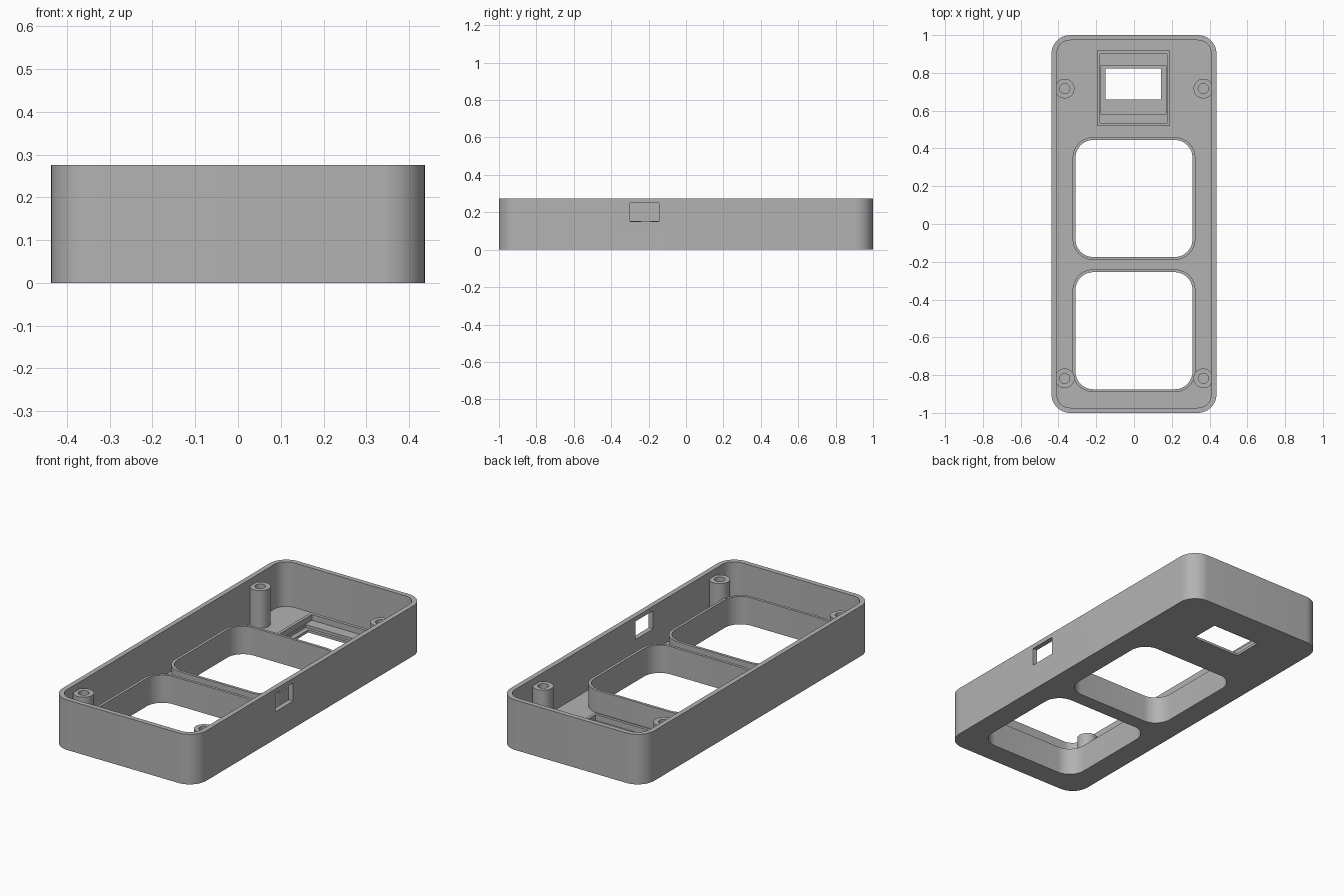
import bpy, bmesh, math

cube = bpy.data.objects.get("Cube")
if cube:
    bpy.data.objects.remove(cube, do_unlink=True)

grey = bpy.data.materials.new("plain grey")
grey.use_nodes = True
COLOUR = (0.45, 0.45, 0.45, 1)
grey.diffuse_color = COLOUR
grey.node_tree.nodes["Principled BSDF"].inputs["Base Color"].default_value = COLOUR


def prism(name, x0, x1, y0, y1, z0, z1, r=0.0, steps=12):
    """Upright block with rounded vertical corners."""
    pts = []
    corners = [(x1 - r, y1 - r), (x0 + r, y1 - r), (x0 + r, y0 + r), (x1 - r, y0 + r)]
    for i, (cx, cy) in enumerate(corners):
        for k in range(steps + 1 if r else 1):
            a = math.pi / 2 * (i + k / steps)
            pts.append((cx + r * math.cos(a), cy + r * math.sin(a)))
    bm = bmesh.new()
    base = bm.faces.new([bm.verts.new((x, y, z0)) for x, y in pts])
    top = bmesh.ops.extrude_face_region(bm, geom=[base])["geom"]
    bmesh.ops.translate(bm, vec=(0, 0, z1 - z0),
                        verts=[g for g in top if isinstance(g, bmesh.types.BMVert)])
    bmesh.ops.recalc_face_normals(bm, faces=bm.faces)
    return finish(name, bm)


def cylinder(name, x, y, radius, z0, z1):
    bm = bmesh.new()
    bmesh.ops.create_cone(bm, cap_ends=True, segments=40, radius1=radius,
                          radius2=radius, depth=z1 - z0)
    bmesh.ops.translate(bm, vec=(x, y, (z0 + z1) / 2), verts=bm.verts)
    return finish(name, bm)


def finish(name, bm):
    mesh = bpy.data.meshes.new(name)
    bm.to_mesh(mesh)
    bm.free()
    mesh.materials.append(grey)
    ob = bpy.data.objects.new(name, mesh)
    bpy.context.collection.objects.link(ob)
    return ob


def combine(body, other, operation):
    """Apply a boolean to the body and discard the tool object."""
    mod = body.modifiers.new(operation, "BOOLEAN")
    mod.operation, mod.solver, mod.object = operation, "EXACT", other
    bpy.context.view_layer.objects.active = body
    bpy.ops.object.modifier_apply(modifier=mod.name)
    bpy.data.objects.remove(other, do_unlink=True)


W, H, WALL, FLOOR = 0.437, 0.275, 0.027, 0.03
IN = W - WALL

# Open tray
shell = prism("enclosure_shell", -W, W, -1, 1, 0, H, 0.1)
combine(shell, prism("cavity", -IN, IN, WALL - 1, 1 - WALL, FLOOR, H + 0.1, 0.073), "DIFFERENCE")

# Two rounded windows with raised collars
for yc in (0.135, -0.565):
    combine(shell, prism("collar", -0.325, 0.325, yc - 0.325, yc + 0.325, 0.01, 0.153, 0.11), "UNION")
    combine(shell, prism("window", -0.31, 0.31, yc - 0.31, yc + 0.31, -0.1, H, 0.095), "DIFFERENCE")

# Screen mount: raised lip, board pocket, glass recess and viewing slot
combine(shell, prism("lip", -0.197, 0.19, 0.52, 0.918, 0.01, 0.062), "UNION")
combine(shell, prism("board_pocket", -0.181, 0.174, 0.536, 0.9, FLOOR, H), "DIFFERENCE")
combine(shell, prism("glass_recess", -0.176, 0.169, 0.58, 0.84, 0.014, H), "DIFFERENCE")
combine(shell, prism("slot", -0.15, 0.143, 0.66, 0.824, -0.1, H), "DIFFERENCE")

# Screw posts with blind holes
for side in (-1, 1):
    for y in (0.717, -0.817):
        combine(shell, cylinder("post", side * 0.367, y, 0.052, 0.01, 0.237), "UNION")
        combine(shell, cylinder("screw_hole", side * 0.367, y, 0.027, FLOOR, H), "DIFFERENCE")

# Cable port through the left wall
combine(shell, prism("port", IN - 0.02, W + 0.1, -0.3, -0.145, 0.15, 0.25), "DIFFERENCE")

bpy.ops.object.select_all(action="DESELECT")
shell.select_set(True)
bpy.context.view_layer.objects.active = shell
bpy.ops.object.shade_smooth_by_angle(angle=math.radians(30))
